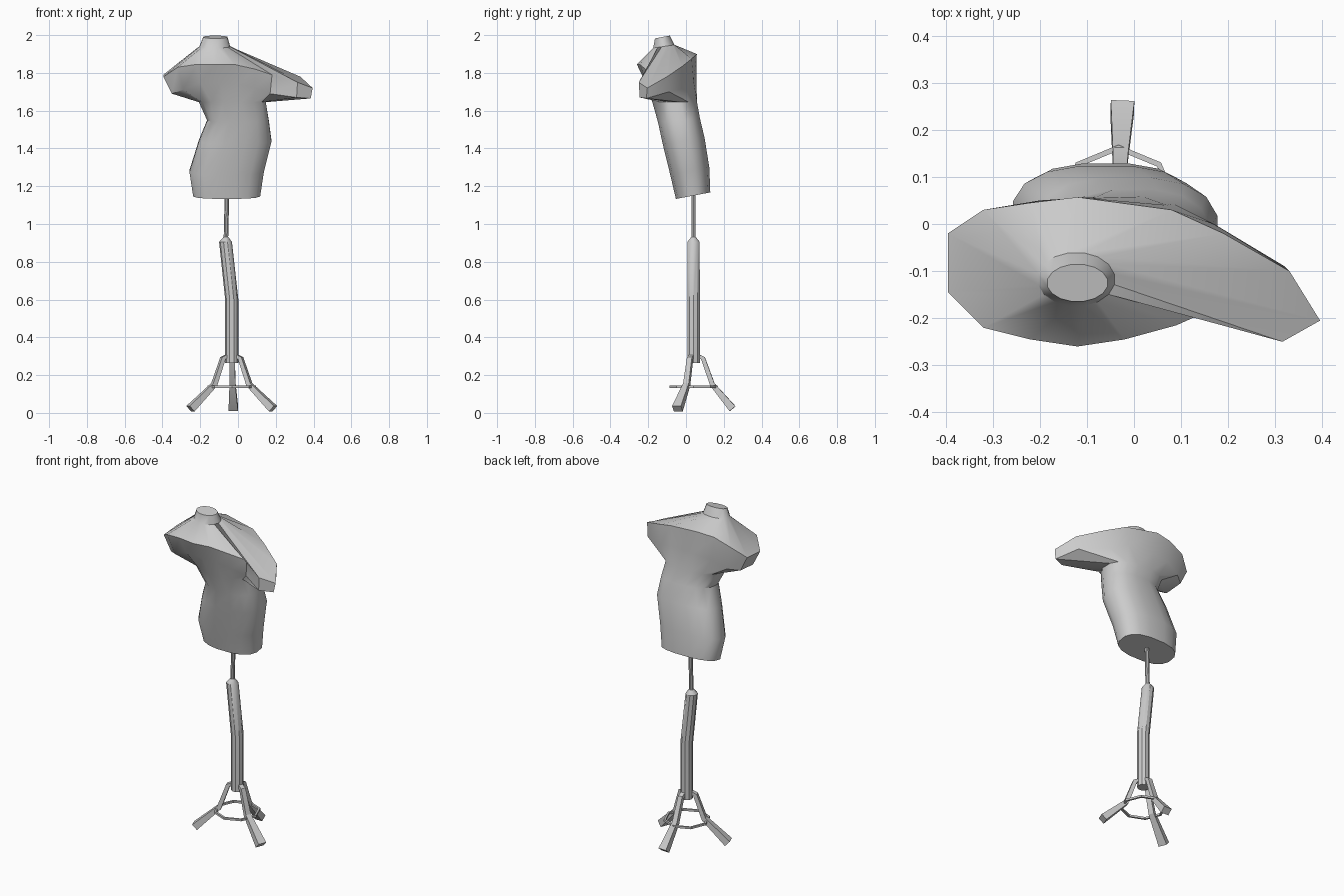
import bpy, bmesh
from math import sin, cos, pi, radians
from mathutils import Vector

cube = bpy.data.objects.get("Cube")
if cube:
    bpy.data.objects.remove(cube, do_unlink=True)

grey = bpy.data.materials.new("light grey")
grey.use_nodes = True
grey.diffuse_color = (0.6, 0.6, 0.6, 1)
grey.node_tree.nodes["Principled BSDF"].inputs["Base Color"].default_value = (0.6, 0.6, 0.6, 1)


def loft(name, rings, angle=35, closed=False):
    """Skin a list of equal-sized rings; cap the ends unless the loft is closed."""
    bm = bmesh.new()
    loops = [[bm.verts.new(p) for p in ring] for ring in rings]
    n = len(loops[0])
    pairs = list(zip(loops, loops[1:]))
    if closed:
        pairs.append((loops[-1], loops[0]))
    else:
        bm.faces.new(loops[0])
        bm.faces.new(loops[-1])
    for a, b in pairs:
        for i in range(n):
            j = (i + 1) % n
            bm.faces.new((a[i], a[j], b[j], b[i]))
    bmesh.ops.recalc_face_normals(bm, faces=bm.faces)
    mesh = bpy.data.meshes.new(name)
    bm.to_mesh(mesh)
    bm.free()
    mesh.materials.append(grey)
    obj = bpy.data.objects.new(name, mesh)
    bpy.context.collection.objects.link(obj)
    bpy.ops.object.select_all(action="DESELECT")
    obj.select_set(True)
    bpy.context.view_layer.objects.active = obj
    bpy.ops.object.shade_smooth_by_angle(angle=radians(angle))
    return obj


def oval(x0, x1, y0, y1, z, tilt=0.0, power=0.8, n=16):
    """Rounded-box section between the given limits, tilted front to back."""
    ring = []
    for k in range(n):
        t = (k - 0.5) * 2 * pi / n
        s, c = sin(t), -cos(t)
        s = abs(s) ** power * (1 if s > 0 else -1)
        c = abs(c) ** power * (1 if c > 0 else -1)
        dy = c * (y1 - y0) / 2
        ring.append(((x0 + x1) / 2 + s * (x1 - x0) / 2, (y0 + y1) / 2 + dy, z + tilt * dy))
    return ring


# Torso: hips, waist, chest, shoulder ridge with one raised arm stump, neck
under_arm = [
    (-.09, -.215, 1.75), (0, -.205, 1.74), (.09, -.19, 1.72), (.17, -.165, 1.69),
    (.31, -.245, 1.67), (.385, -.21, 1.665), (.32, -.09, 1.70), (.17, 0, 1.72),
    (.07, .04, 1.76), (-.09, .055, 1.76), (-.2, .05, 1.75), (-.29, .025, 1.71),
    (-.35, -.02, 1.70), (-.35, -.14, 1.69), (-.29, -.19, 1.71), (-.2, -.21, 1.75)]
shoulder_ridge = [
    (-.12, -.26, 1.845), (-.02, -.245, 1.845), (.09, -.215, 1.82), (.18, -.175, 1.79),
    (.315, -.25, 1.75), (.395, -.205, 1.72), (.33, -.1, 1.78), (.19, -.02, 1.835),
    (.08, .03, 1.875), (-.12, .057, 1.90), (-.22, .045, 1.89), (-.32, .03, 1.85),
    (-.395, -.02, 1.79), (-.395, -.145, 1.78), (-.32, -.22, 1.83), (-.22, -.245, 1.845)]
loft("torso", [
    oval(-.24, .12, -.055, .13, 1.15, .19),
    oval(-.26, .14, -.085, .125, 1.28, .19),
    oval(-.21, .18, -.125, .10, 1.44, .15),
    oval(-.165, .165, -.15, .075, 1.55, .1),
    oval(-.21, .15, -.18, .06, 1.645),
    under_arm,
    shoulder_ridge,
    oval(-.205, -.04, -.175, -.06, 1.94, .15, 1),
    oval(-.185, -.055, -.165, -.085, 1.99, .19, 1)])


# Stand: bent tube with a cone collar and a thin rod
def disc(x, z, r, n=10):
    return oval(x - r, x + r, .04 - r, .04 + r, z, 0, 1, n)


loft("stand_tube", [disc(-.033, .265, .035), disc(-.033, .6, .035), disc(-.066, .905, .034),
                    disc(-.064, .93, .014)])
loft("stand_rod", [disc(-.064, .92, .012), disc(-.058, 1.17, .012)])

# Tripod legs: square bars that widen towards the feet
hub = Vector((-.033, .04, 0))


def leg(name, direction, reach):
    out = Vector(direction).normalized()
    side = Vector((-out.y, out.x, 0))
    path = [(.015, .305, .012), (.05, .29, .014), (.1, .15, .016), (reach, .022, .025)]
    points = [hub + out * r + Vector((0, 0, z)) for r, z, _ in path]
    rings = []
    for i, p in enumerate(points):
        along = (points[min(i + 1, 3)] - points[max(i - 1, 0)]).normalized()
        up = along.cross(side)
        w = path[i][2]
        rings.append([p + side * a * w + up * b * w * 0.8
                      for a, b in ((-1, -1), (1, -1), (1, 1), (-1, 1))])
    loft(name, rings, 25)


leg("back_leg", (0.04, 1, 0), .207)
leg("left_leg", (.92, -.36, 0), .235)
leg("right_leg", (-.92, -.36, 0), .235)

# Brace ring joining the legs
brace = []
for k in range(8):
    t = k * pi / 4
    out = Vector((cos(t), sin(t), 0))
    brace.append([hub + out * (.122 + a) + Vector((0, 0, .138 + b))
                  for a, b in ((-.006, -.006), (.006, -.006), (.006, .006), (-.006, .006))])
loft("brace_ring", brace, 25, closed=True)
